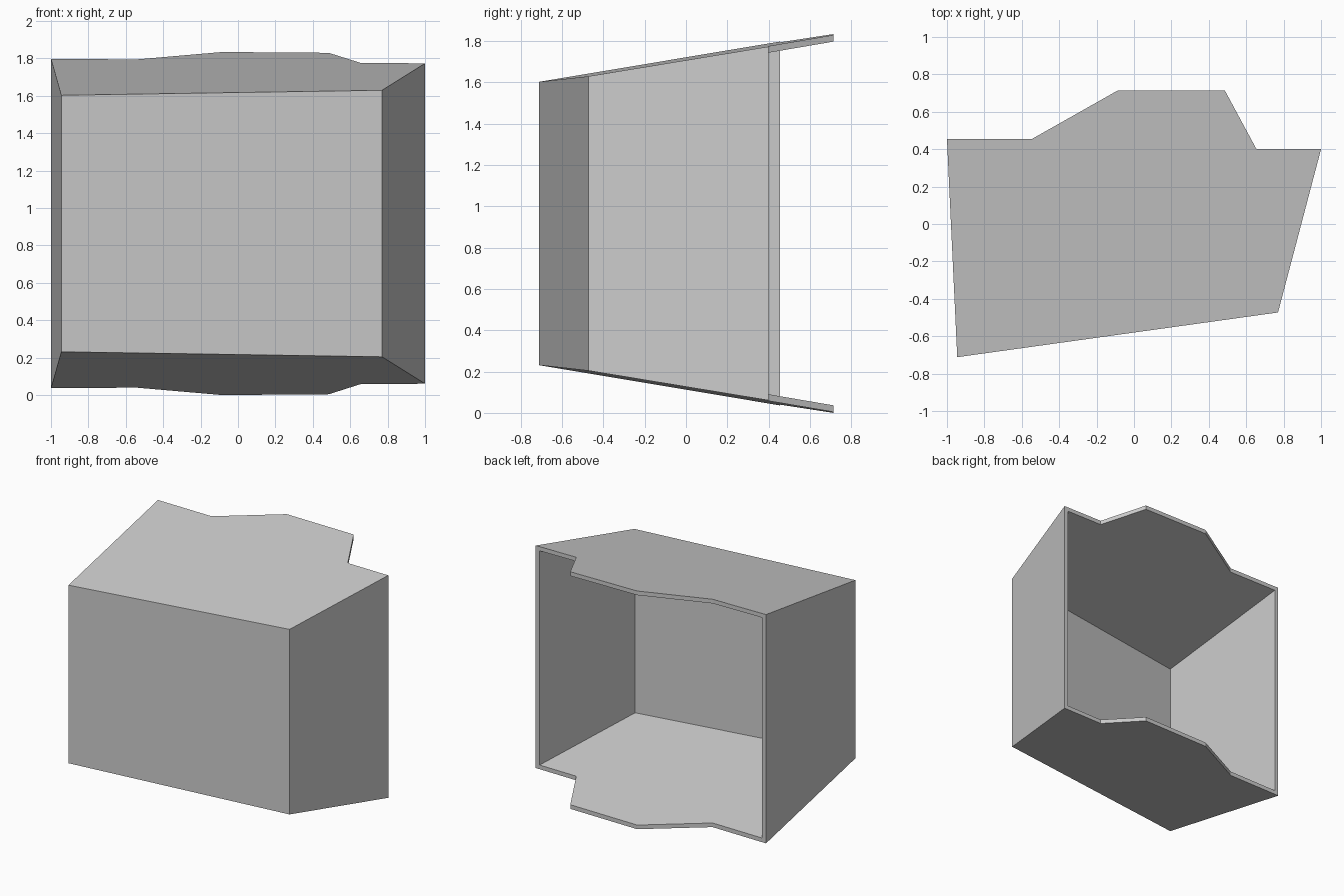
import bpy, bmesh
from mathutils import Vector

if "Cube" in bpy.data.objects:
    bpy.data.objects.remove(bpy.data.objects["Cube"])

MID = 0.917      # height of the symmetry plane
WALL = 0.032     # shell thickness


def half_height(p):
    """Half the gap between the sloping lid and floor at a plan point."""
    return 0.686 + 0.1667 * (p.y + 0.71) - 0.0076 * (p.x + 0.94)


def tapered_prism(name, plan, inset=0.0):
    """Solid over a plan outline, bounded by the sloping lid and floor."""
    bm = bmesh.new()
    top = [bm.verts.new((p.x, p.y, MID + half_height(p) - inset)) for p in plan]
    low = [bm.verts.new((p.x, p.y, MID - half_height(p) + inset)) for p in plan]
    bm.faces.new(top)
    bm.faces.new(low[::-1])
    for i in range(len(plan)):
        j = (i + 1) % len(plan)
        bm.faces.new((low[i], low[j], top[j], top[i]))
    bmesh.ops.recalc_face_normals(bm, faces=bm.faces)
    mesh = bpy.data.meshes.new(name)
    bm.to_mesh(mesh)
    bm.free()
    obj = bpy.data.objects.new(name, mesh)
    bpy.context.collection.objects.link(obj)
    return obj


def inward(a, b):
    d = (b - a).normalized()
    return Vector((-d.y, d.x))


# Plan outline, counter-clockwise from the front right corner
front_right, front_left = Vector((-0.945, -0.712)), Vector((0.77, -0.473))
back_left, back_right = Vector((1.0, 0.4)), Vector((-1.0, 0.455))
tab = [Vector(p) for p in ((0.655, 0.4), (0.485, 0.715), (-0.085, 0.715), (-0.545, 0.455))]
shell = tapered_prism("open_shell", [front_right, front_left, back_left, *tab, back_right])

# Cavity: side and front walls moved inward, running out through the open back
n_right = inward(back_right, front_right)
n_front = inward(front_right, front_left)
n_left = inward(front_left, back_left)


def corner(p, n1, n2):
    return p + (n1 + n2) * (WALL / (1 + n1.dot(n2)))


cavity_plan = [
    corner(front_right, n_right, n_front),
    corner(front_left, n_front, n_left),
    back_left + (back_left - front_left) + n_left * WALL,
    back_right + (back_right - front_right) + n_right * WALL,
]
cavity = tapered_prism("cavity_cutter", cavity_plan, WALL)
cavity.hide_render = True

cut = shell.modifiers.new("hollow", 'BOOLEAN')
cut.operation = 'DIFFERENCE'
cut.solver = 'EXACT'
cut.object = cavity
bpy.context.view_layer.objects.active = shell
shell.select_set(True)
bpy.ops.object.modifier_apply(modifier=cut.name)
bpy.data.objects.remove(cavity)

# Plain grey
grey = bpy.data.materials.new("plain_grey")
grey.use_nodes = True
colour = (0.6, 0.6, 0.6, 1.0)
grey.diffuse_color = colour
grey.node_tree.nodes["Principled BSDF"].inputs["Base Color"].default_value = colour
shell.data.materials.clear()
shell.data.materials.append(grey)
